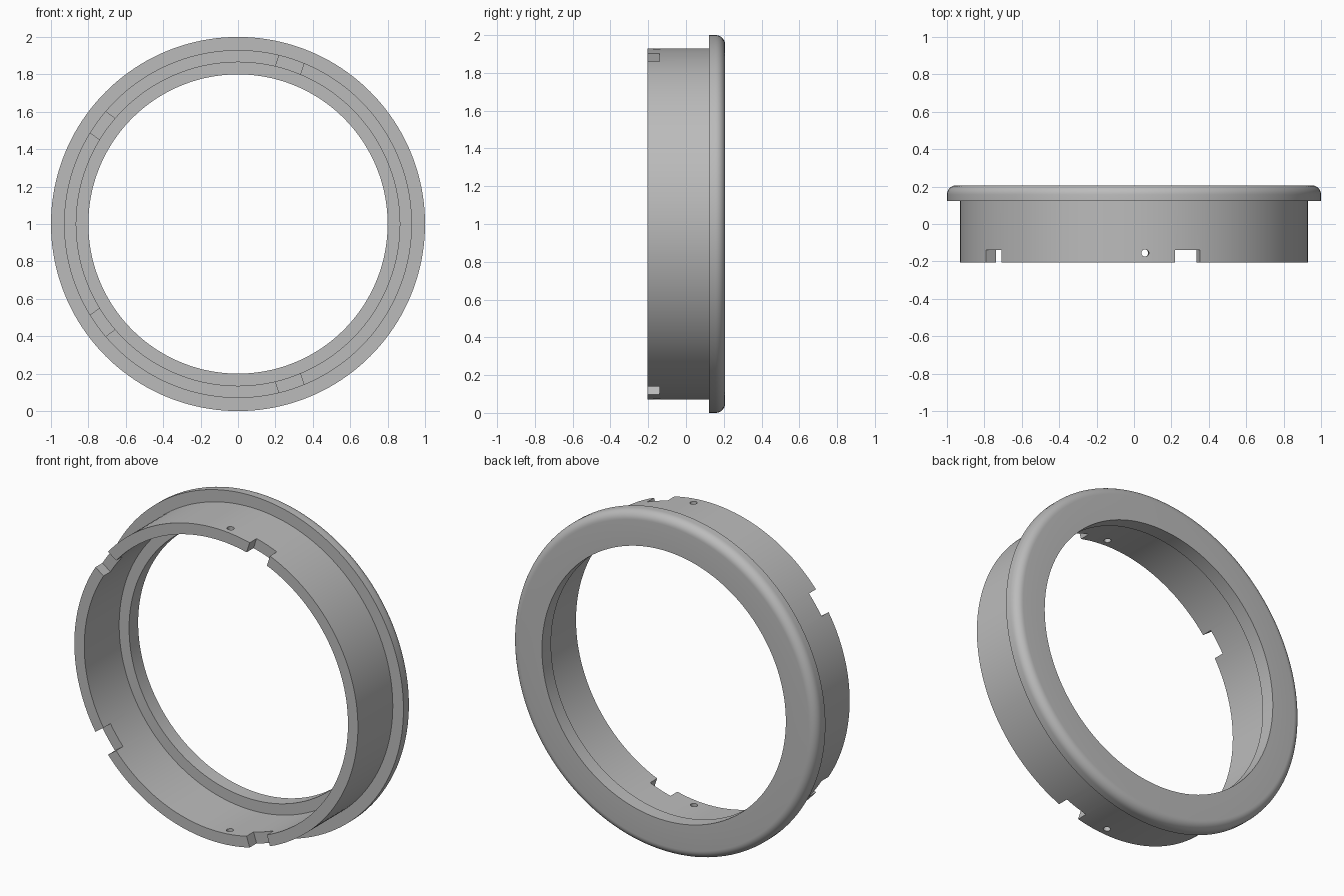
import bpy, bmesh, math
from mathutils import Matrix, Vector

if "Cube" in bpy.data.objects:
    bpy.data.objects.remove(bpy.data.objects["Cube"], do_unlink=True)

SEGMENTS = 160
CENTRE = Vector((0, 0, 1))
FRONT, STEP, BACK = -0.205, 0.122, 0.207
R_BORE, R_IN, R_OUT, R_RIM = 0.8, 0.865, 0.93, 1.0
FILLET = 0.05

grey = bpy.data.materials.new("satin grey")
grey.use_nodes = True
colour = (0.5, 0.5, 0.5, 1)
grey.diffuse_color = colour
grey.node_tree.nodes["Principled BSDF"].inputs["Base Color"].default_value = colour


def new_object(name, bm):
    mesh = bpy.data.meshes.new(name)
    bm.to_mesh(mesh)
    bm.free()
    obj = bpy.data.objects.new(name, mesh)
    bpy.context.collection.objects.link(obj)
    return obj


def radial_frame(degrees, radius, y):
    """Place local z along the outward radius at this angle."""
    a = math.radians(degrees)
    out = Vector((math.cos(a), 0, math.sin(a)))
    spot = CENTRE + out * radius + Vector((0, y, 0))
    return Matrix.Translation(spot) @ Matrix.Rotation(math.pi / 2 - a, 4, 'Y')


# Ring section (radius, depth): thin sleeve, wide flange, rounded back edge
section = [(R_BORE, STEP), (R_IN, STEP), (R_IN, FRONT), (R_OUT, FRONT),
           (R_OUT, STEP), (R_RIM, STEP)]
for i in range(9):
    t = i / 8 * math.pi / 2
    section.append((R_RIM - FILLET + FILLET * math.cos(t),
                    BACK - FILLET + FILLET * math.sin(t)))
section.append((R_BORE, BACK))

bm = bmesh.new()
verts = [bm.verts.new((r, y, CENTRE.z)) for r, y in section]
edges = [bm.edges.new((v, verts[i - 1])) for i, v in enumerate(verts)]
bmesh.ops.spin(bm, geom=verts + edges, cent=CENTRE, axis=(0, 1, 0),
               angle=math.tau, steps=SEGMENTS)
bmesh.ops.remove_doubles(bm, verts=bm.verts, dist=0.0005)
bmesh.ops.recalc_face_normals(bm, faces=bm.faces)
ring = new_object("flanged_ring", bm)
ring.data.materials.append(grey)

# Cutters: four square notches in the front lip, two radial pin holes
cutters = []
for angle in (72, 144, 216, 288):
    bm = bmesh.new()
    bmesh.ops.create_cube(bm, size=1)
    bm.transform(radial_frame(angle, 0.9, FRONT)
                 @ Matrix.Diagonal((0.14, 0.13, 0.2, 1)))
    cutters.append(new_object("notch_cutter", bm))
for angle in (86.3, -86.3):
    bm = bmesh.new()
    bmesh.ops.create_cone(bm, cap_ends=True, segments=24,
                          radius1=0.02, radius2=0.02, depth=0.2)
    bm.transform(radial_frame(angle, 0.9, -0.155))
    cutters.append(new_object("hole_cutter", bm))

bpy.ops.object.select_all(action='DESELECT')
ring.select_set(True)
bpy.context.view_layer.objects.active = ring
for cutter in cutters:
    cutter.hide_render = True
    mod = ring.modifiers.new("cut", 'BOOLEAN')
    mod.operation = 'DIFFERENCE'
    mod.solver = 'EXACT'
    mod.object = cutter
    bpy.ops.object.modifier_apply(modifier=mod.name)
    bpy.data.objects.remove(cutter, do_unlink=True)

bpy.ops.object.shade_smooth_by_angle(angle=math.radians(30))
